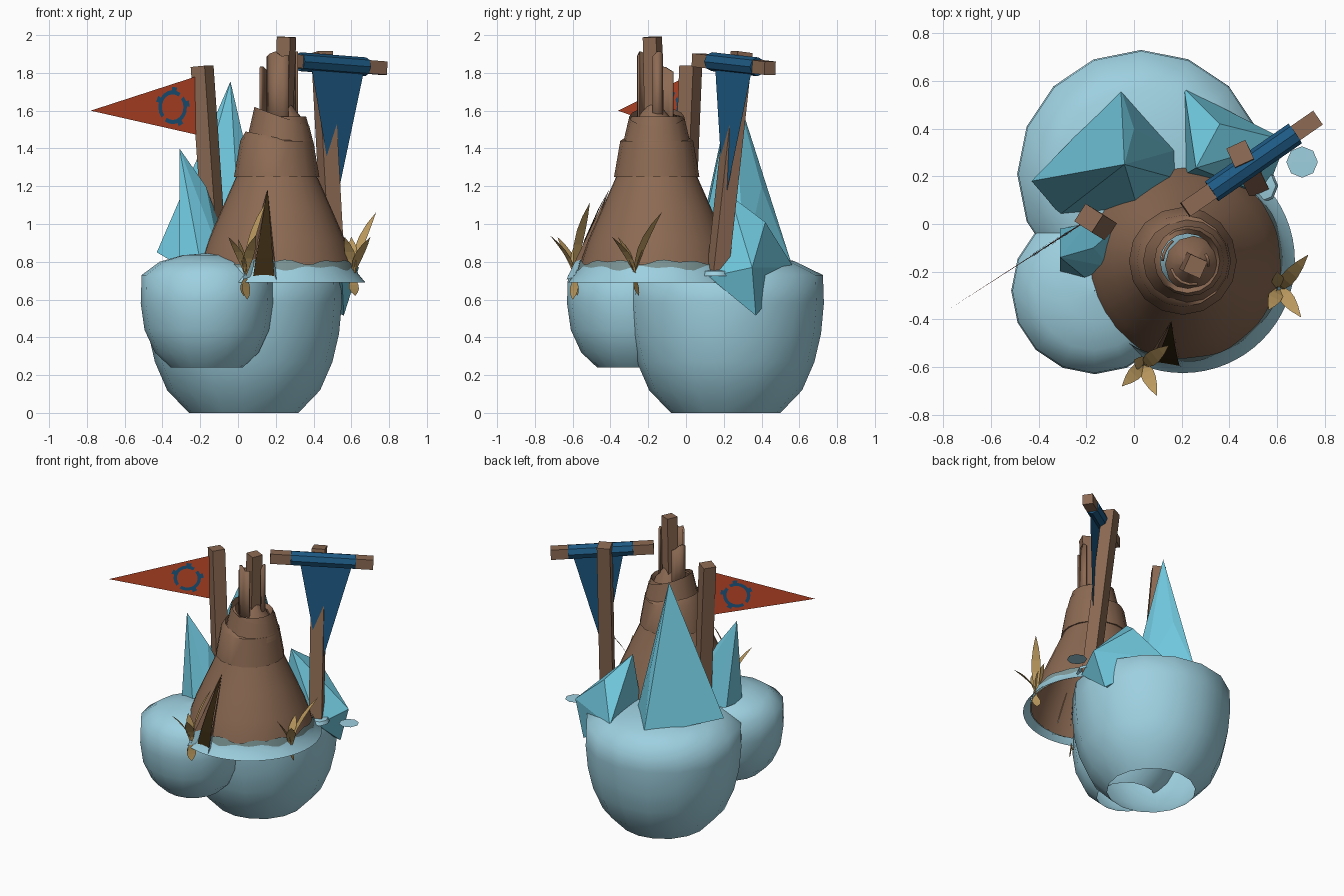
import bpy, bmesh, math
from mathutils import Vector, Matrix

if "Cube" in bpy.data.objects:
    bpy.data.objects.remove(bpy.data.objects["Cube"])

def material(name, r, g, b):
    m = bpy.data.materials.new(name)
    lin = [((c / 255 + 0.055) / 1.055) ** 2.4 for c in (r, g, b)]
    m.diffuse_color = (*lin, 1)
    m.use_nodes = True
    m.node_tree.nodes["Principled BSDF"].inputs["Base Color"].default_value = m.diffuse_color
    return m

SNOW = material("snow", 158, 208, 224)
ICE = material("ice", 112, 200, 222)
HIDE = material("brown_hide", 140, 106, 83)
FROST = material("frosted_hide", 126, 152, 152)
DARK = material("dark_interior", 52, 38, 16)
BLUE = material("blue_cloth", 30, 90, 132)
RED = material("red_cloth", 196, 74, 42)
STRAW = material("dry_grass", 190, 156, 96)

def finish(name, bm, mats, smooth=None, recalc=True):
    if recalc:
        bmesh.ops.recalc_face_normals(bm, faces=bm.faces)
    me = bpy.data.meshes.new(name)
    bm.to_mesh(me)
    bm.free()
    for m in mats:
        me.materials.append(m)
    ob = bpy.data.objects.new(name, me)
    bpy.context.collection.objects.link(ob)
    if smooth:
        bpy.ops.object.select_all(action='DESELECT')
        ob.select_set(True)
        bpy.context.view_layer.objects.active = ob
        bpy.ops.object.shade_smooth_by_angle(angle=math.radians(smooth))
    return ob

def sheet(name, faces, mats, idx=None):
    bm = bmesh.new()
    for k, f in enumerate(faces):
        face = bm.faces.new([bm.verts.new(p) for p in f])
        face.material_index = idx[k] if idx else 0
    return finish(name, bm, mats, recalc=False)

def lathe(name, profile, c, n, mat, top=None, slope=0.42, cap=False, span=(0, 2 * math.pi), smooth=50):
    """Revolve (r, z) pairs, bottom to top; top(angle) shifts the last row in height."""
    bm = bmesh.new()
    full = abs(span[1] - span[0] - 2 * math.pi) < 1e-4
    angles = [span[0] + (span[1] - span[0]) * i / n for i in range(n if full else n + 1)]
    rows = []
    for k, (r, z) in enumerate(profile):
        row = []
        for a in angles:
            d = top(a) if top and k == len(profile) - 1 else 0
            rr = r - slope * d
            row.append(bm.verts.new((c[0] + rr * math.cos(a), c[1] + rr * math.sin(a), z + d)))
        rows.append(row)
    for lo, hi in zip(rows, rows[1:]):
        for i in range(n):
            j = (i + 1) % len(angles)
            bm.faces.new((lo[i], lo[j], hi[j], hi[i]))
    if cap:
        bm.faces.new(rows[-1])
    return finish(name, bm, [mat], smooth, recalc=False)

def beam(name, a, b, w, mat, sides=4, turn=0.0):
    """Straight prism between two points; w is the corner radius."""
    a, b = Vector(a), Vector(b)
    bm = bmesh.new()
    bmesh.ops.create_cone(bm, cap_ends=True, segments=sides, radius1=w, radius2=w, depth=(b - a).length)
    rot = (b - a).to_track_quat('Z', 'Y').to_matrix().to_4x4()
    bm.transform(Matrix.Translation((a + b) / 2) @ rot @ Matrix.Rotation(turn, 4, 'Z'))
    return finish(name, bm, [mat])

def crystal(name, pts):
    bm = bmesh.new()
    for p in pts:
        bm.verts.new(p)
    bmesh.ops.convex_hull(bm, input=bm.verts)
    return finish(name, bm, [ICE])

# snow mounds, open underneath
lathe("large_snow_mound", [(.29, 0), (.405, .12), (.47, .27), (.505, .42), (.52, .58), (.515, .73), (.36, .805),
      (.18, .835), (.001, .845)], (.03, .21), 16, SNOW, smooth=70)
lathe("small_snow_mound", [(.19, .24), (.275, .32), (.33, .44), (.35, .58), (.345, .73), (.25, .80), (.13, .835),
      (.001, .845)], (-.165, -.28), 16, SNOW, smooth=70)

# hide tent: cone, frosted hem, snow skirt, collar and slanted smoke mouth
C = (.205, -.155)
CONE = [(.42, .72), (.395, .82), (.36, .92), (.29, 1.08), (.215, 1.25), (.195, 1.30)]
def cone_r(z):
    for (r0, z0), (r1, z1) in zip(CONE, CONE[1:]):
        if z <= z1:
            return r0 + (r1 - r0) * (z - z0) / (z1 - z0)
    return CONE[-1][0]
wave = lambda a: .008 * math.sin(7 * a) + .008 * math.sin(13 * a + 1)
lathe("tent_cone", CONE, C, 32, HIDE)
lathe("frosted_hem", [(.426, .72), (.409, .80)], C, 64, FROST, top=wave, slope=.3)
lathe("snow_skirt", [(.47, .69), (.432, .735), (.418, .768)], C, 64, SNOW, top=lambda a: wave(a + .3), slope=.3)
lathe("tent_collar", [(.205, 1.25), (.226, 1.25), (.193, 1.44), (.165, 1.46)], C, 16, HIDE,
      top=lambda a: -.03 * math.cos(a), slope=0)
lathe("smoke_mouth", [(.178, 1.42), (.135, 1.57), (.115, 1.555)], (.225, -.155), 16, HIDE,
      top=lambda a: -.04 * math.cos(a), slope=0)
lathe("smoke_mouth_rim", [(.185, 1.40), (.145, 1.57)], (.222, -.155), 16, HIDE,
      top=lambda a: -.05 * math.cos(a), slope=0.2)
lathe("inner_peak", [(.12, 1.48), (.09, 1.56), (.001, 1.67)], (.25, -.17), 12, HIDE)

# centre pole with curved bark pieces around it
beam("centre_pole", (.235, -.165, 1.4), (.257, -.178, 1.99), .055, HIDE, turn=.9)
for k, (s, e, r, h) in enumerate([(195, 285, .095, 1.9), (-10, 35, .075, 1.9), (130, 175, .13, 1.82)]):
    ob = lathe("bark_piece_%d" % (k + 1), [(r, 1.45), (r, h)], (.243, -.165), 4, HIDE,
               span=(math.radians(s), math.radians(e)), top=lambda a: .015 * math.sin(5 * a), slope=0)
    ob.modifiers.new("thickness", 'SOLIDIFY').thickness = .012

# doorway: dark plate on the cone and two folded flaps
def on_cone(x, z, out):
    r = cone_r(z) + out
    return Vector((x, C[1] - math.sqrt(r * r - (x - C[0]) ** 2), z))
zs = [.725, .82, .92, 1.08, 1.18]
left = lambda z: .08 + (.155 - .08) * (z - .725) / .455
right = lambda z: .192 + (.157 - .192) * (z - .725) / .455
sheet("doorway", [[on_cone(left(a), a, .022), on_cone(right(a), a, .022),
                   on_cone(right(b), b, .012 if b > 1.1 else .022), on_cone(left(b), b, .012 if b > 1.1 else .022)]
                  for a, b in zip(zs, zs[1:])], [DARK])
for side, edge, spread in (("left", left, -.055), ("right", right, .012)):
    top = on_cone(edge(1.18), 1.18, .012)
    base = on_cone(edge(.725), .725, .005)
    outer = base + Vector((spread, -.055, -.02))
    b2, o2 = base.lerp(top, .2), outer.lerp(top, .2)
    sheet(side + "_door_flap", [[b2, o2, top], [base, outer, o2, b2]], [HIDE, SNOW], [0, 1])

# ice crystals
crystal("tall_crystal", [(-.04, .25, 1.755), (-.43, .18, .85), (-.055, .565, .77), (.175, .31, .8), (.18, .19, .8),
                         (.02, .05, .75), (-.31, .04, .78), (.0, .40, 1.2)])
crystal("left_crystal", [(-.31, -.14, 1.4), (-.31, -.02, .82), (-.31, -.20, .80), (-.2, -.23, .80), (-.1, -.18, .85),
                         (-.09, -.03, .98), (-.17, -.10, 1.2), (-.2, .0, .8)])
crystal("right_crystal", [(.26, .235, 1.15), (.36, .42, 1.01), (.64, .35, .77), (.21, .57, .77), (.56, .37, .515),
                          (.55, .12, .72), (.2, .2, .7)])

# red pennant on its leaning post
beam("pennant_post", (-.115, -.02, .75), (-.19, .025, 1.835), .062, HIDE, turn=.75)
P = [Vector(p) for p in ((-.21, .01, 1.785), (-.185, .02, 1.465), (-.78, -.36, 1.60))]
sheet("red_pennant", [P], [RED])
# broken ring painted on both faces of the pennant
u = (P[2] - P[0].lerp(P[1], .5)).normalized()
n = (P[1] - P[0]).cross(u).normalized()
v = n.cross(u)
t = (.35 - .2) / .58
mid = P[0].lerp(P[1], .5).lerp(P[2], t)
def ring(r, a, s):
    return mid + u * r * math.cos(a) + v * r * math.sin(a) + n * s * .004
faces = []
for s in (-1, 1):
    for k in range(20):
        a, b = k * math.pi / 10, (k + 1) * math.pi / 10
        wide = .018 if k % 4 == 1 else 0
        if k % 10 != 7:
            faces.append([ring(.068, a, s), ring(.09 + wide, a, s), ring(.09 + wide, b, s), ring(.068, b, s)])
sheet("pennant_ring", faces, [BLUE])

# blue banner hanging from a cross bar on the right post
beam("banner_post", (.51, .165, .72), (.445, .295, 1.91), .062, HIDE, turn=.75)
A, B = Vector((.215, .06, 1.868)), Vector((.77, .445, 1.825))
beam("banner_cross_bar", A, B, .05, HIDE, turn=math.pi / 4)
beam("banner_wrap", A.lerp(B, .2), A.lerp(B, .83), .05, BLUE, sides=8)
sheet("blue_banner", [[A.lerp(B, .3) - Vector((-.01, .02, .04)), (.515, .20, 1.09),
                       A.lerp(B, .79) - Vector((-.01, .02, .04))]], [BLUE])
lathe("post_snow_lump", [(.075, .725), (.065, .75), (.001, .76)], (.53, .16), 8, SNOW)
lathe("snow_flake_disc", [(.066, .72), (.001, .7205)], (.705, .26), 8, SNOW)

# dry grass tufts: curved, pointed blades
def tuft(name, base, tips):
    faces = []
    base = Vector(base)
    for tip in tips:
        tip = Vector(tip)
        d = tip - base
        flat = Vector((d.x, d.y, 0))
        side = Vector((-d.y, d.x, 0)).normalized()
        pts = []
        for i in range(6):
            q = i / 5
            p = base + flat * (q ** 1.6) + Vector((0, 0, d.z * (q ** .9)))
            w = .004 + .026 * math.sin(math.pi * q) if i < 5 else .001
            pts.append((p - side * w, p + side * w))
        faces += [[a[0], a[1], b[1], b[0]] for a, b in zip(pts, pts[1:])]
    sheet(name, faces, [STRAW])
tuft("front_grass", (.04, -.59, .72), [(-.05, -.68, .93), (.095, -.72, .94), (.145, -.51, 1.11), (.0, -.57, .92),
                                       (.05, -.60, .60), (.03, -.575, .62)])
tuft("right_grass", (.61, -.27, .72), [(.73, -.13, 1.06), (.565, -.36, .93), (.70, -.39, .93), (.60, -.2, .93),
                                       (.61, -.27, .60), (.62, -.25, .62)])
